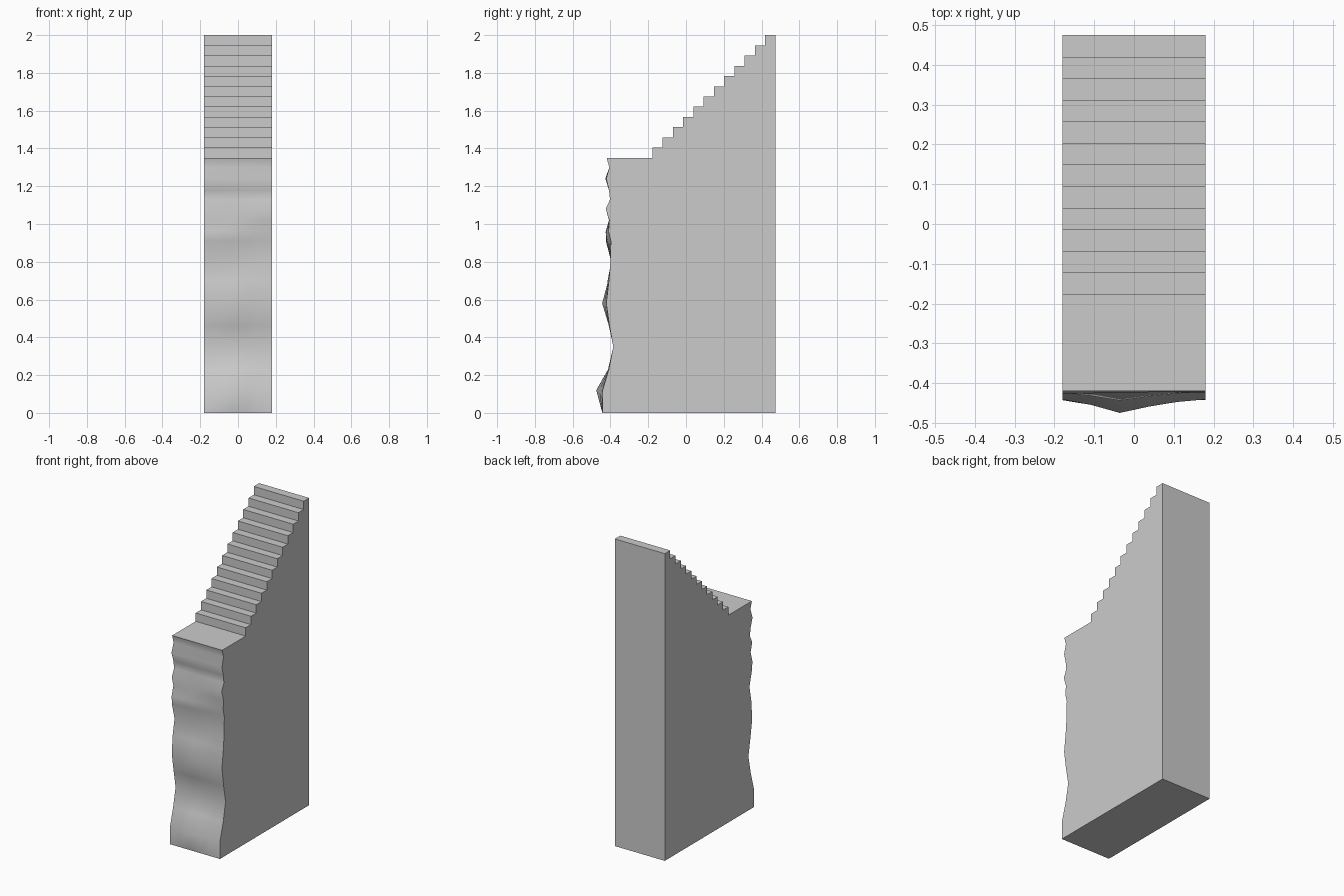
import bpy
import bmesh
import math

if "Cube" in bpy.data.objects:
    bpy.data.objects.remove(bpy.data.objects["Cube"])

HALF = 0.18
COLS = 5
STEPS = 12
DECK_Z, TOP_Z = 1.35, 2.0
STAIR_Y, TREAD = -0.178, 0.0543
BACK_Y = 0.475

# Rocky front: height, then depth at left edge, ridge and right edge
ROCK = [
    (0.00, -0.443, -0.443, -0.443),
    (0.12, -0.441, -0.475, -0.441),
    (0.23, -0.410, -0.413, -0.409),
    (0.35, -0.385, -0.384, -0.385),
    (0.46, -0.405, -0.408, -0.405),
    (0.58, -0.424, -0.444, -0.422),
    (0.70, -0.415, -0.412, -0.408),
    (0.80, -0.396, -0.396, -0.400),
    (0.91, -0.424, -0.416, -0.398),
    (0.96, -0.425, -0.424, -0.410),
    (1.02, -0.408, -0.408, -0.406),
    (1.08, -0.424, -0.416, -0.425),
    (1.13, -0.400, -0.402, -0.402),
    (1.18, -0.408, -0.408, -0.408),
    (1.24, -0.427, -0.424, -0.422),
    (1.30, -0.406, -0.406, -0.406),
    (DECK_Z, -0.420, -0.420, -0.420),
]
RIDGE_X = -0.036


def rock_depth(x, left, ridge, right):
    if x <= RIDGE_X:
        t = (x + HALF) / (RIDGE_X + HALF)
        return left + (ridge - left) * t ** 1.3
    t = (HALF - x) / (HALF - RIDGE_X)
    return right + (ridge - right) * t ** 1.5


bm = bmesh.new()

# Rocky front face
xs = [-HALF + 2 * HALF * i / COLS for i in range(COLS + 1)]
grid = [[bm.verts.new((x, rock_depth(x, l, m, r), z)) for x in xs]
        for z, l, m, r in ROCK]
for low, high in zip(grid, grid[1:]):
    for i in range(COLS):
        bm.faces.new((low[i], low[i + 1], high[i + 1], high[i]))

# Stair profile, from the foot of the stairs to the back bottom edge
profile = [(STAIR_Y, DECK_Z)]
rise = (TOP_Z - DECK_Z) / STEPS
for i in range(STEPS):
    z = DECK_Z + rise * (i + 1)
    profile.append((STAIR_Y + TREAD * i, z))
    profile.append((BACK_Y if i == STEPS - 1 else STAIR_Y + TREAD * (i + 1), z))
profile.append((BACK_Y, 0))
left = [bm.verts.new((-HALF, y, z)) for y, z in profile]
right = [bm.verts.new((HALF, y, z)) for y, z in profile]
for i in range(len(profile) - 1):
    bm.faces.new((left[i], right[i], right[i + 1], left[i + 1]))

# Landing, underside and side walls
bm.faces.new(grid[-1] + [right[0], left[0]])
bm.faces.new(grid[0] + [right[-1], left[-1]])
bm.faces.new([row[0] for row in grid] + left)
bm.faces.new([row[-1] for row in grid] + right)
bmesh.ops.recalc_face_normals(bm, faces=bm.faces[:])

mesh = bpy.data.meshes.new("rock_staircase")
bm.to_mesh(mesh)
bm.free()
stairs = bpy.data.objects.new("rock_staircase", mesh)
bpy.context.collection.objects.link(stairs)

# Soft rock, crisp stairs
bpy.context.view_layer.objects.active = stairs
stairs.select_set(True)
bpy.ops.object.shade_smooth_by_angle(angle=math.radians(60))
